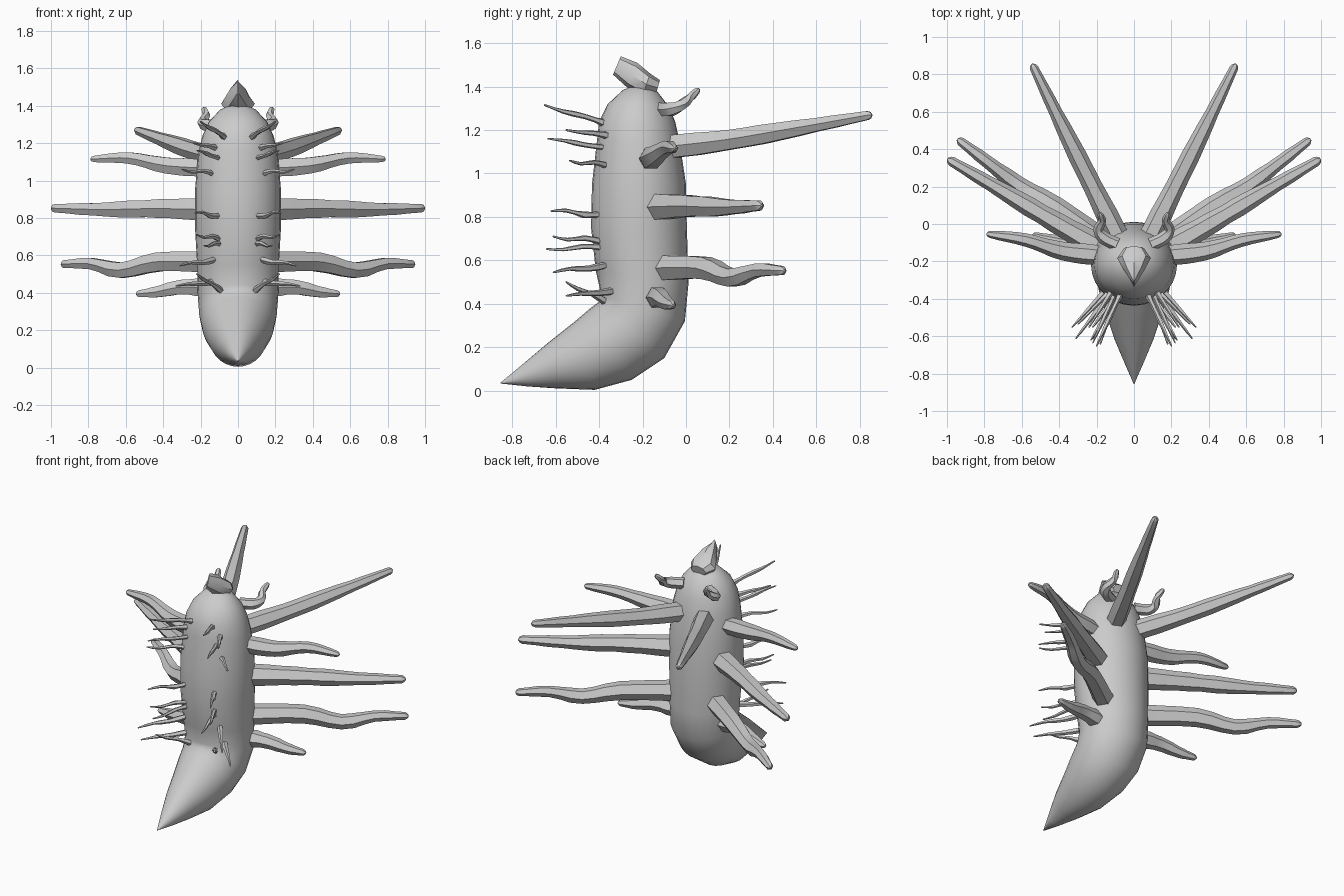
import bpy, bmesh, math, random
from mathutils import Vector

random.seed(4)
if "Cube" in bpy.data.objects:
    bpy.data.objects.remove(bpy.data.objects["Cube"], do_unlink=True)

grey = bpy.data.materials.new("soft grey")
grey.use_nodes = True
tone = (0.6, 0.6, 0.6, 1)
grey.diffuse_color = tone
grey.node_tree.nodes["Principled BSDF"].inputs["Base Color"].default_value = tone


def loft(name, rings, angle):
    """Skin a list of equal rings of points and close both ends."""
    bm = bmesh.new()
    rows = [[bm.verts.new(p) for p in ring] for ring in rings]
    n = len(rows[0])
    for a, b in zip(rows, rows[1:]):
        for i in range(n):
            j = (i + 1) % n
            bm.faces.new((a[i], a[j], b[j], b[i]))
    bm.faces.new(rows[0])
    bm.faces.new(rows[-1])
    bmesh.ops.recalc_face_normals(bm, faces=bm.faces)
    mesh = bpy.data.meshes.new(name)
    bm.to_mesh(mesh)
    bm.free()
    mesh.materials.append(grey)
    obj = bpy.data.objects.new(name, mesh)
    bpy.context.collection.objects.link(obj)
    bpy.ops.object.select_all(action='DESELECT')
    obj.select_set(True)
    bpy.context.view_layer.objects.active = obj
    bpy.ops.object.shade_smooth_by_angle(angle=math.radians(angle))
    return obj


def section(fy, fz, by, bz, w, sides):
    """Ellipse spanning a front and a back point, w wide to each side."""
    front, back = Vector((0, fy, fz)), Vector((0, by, bz))
    mid, half = (front + back) / 2, (front - back) / 2
    turns = [math.tau * i / sides for i in range(sides)]
    return [mid + half * math.cos(t) + Vector((w * math.sin(t), 0, 0)) for t in turns]


def spline(points, steps):
    """Catmull-Rom curve through the points."""
    p = [Vector(q) for q in points]
    p = [2 * p[0] - p[1]] + p + [2 * p[-1] - p[-2]]
    out = []
    for a, b, c, d in zip(p, p[1:], p[2:], p[3:]):
        for s in range(steps):
            t = s / steps
            out.append((2 * b + (c - a) * t + (2 * a - 5 * b + 4 * c - d) * t * t
                        + (3 * b - a - 3 * c + d) * t ** 3) / 2)
    return out + [p[-2]]


def limb_pair(name, points, root, tip, steps=4, sides=6, lump=0.06):
    """Lumpy tapering limb with a rounded tip, on both sides."""
    path = spline(points, steps)
    last = len(path) - 1
    spots = []
    for i, c in enumerate(path):
        t = i / last
        r = (root + (tip - root) * t ** 1.3) * (1 + random.uniform(-lump, lump))
        along = (path[min(i + 1, last)] - path[max(i - 1, 0)]).normalized()
        spots.append((c, along, r))
    c, along, r = spots[-1]
    spots += [(c + along * r * 0.6, along, r * 0.75), (c + along * r, along, r * 0.25)]
    for side, sign in (("left", 1), ("right", -1)):
        rings = []
        for c, along, r in spots:
            u = along.cross(Vector((0, 0, 1))).normalized()
            v = u.cross(along)
            ring = [c + (u * math.cos(a) + v * math.sin(a)) * r
                    for a in (math.tau * k / sides for k in range(sides))]
            rings.append([Vector((q.x * sign, q.y, q.z)) for q in ring])
        loft(f"{side}_{name}", rings, 35)


# Body with curled pointed tail: front y, z, back y, z, half width
body = [
    (-.855, .036, -.853, .033, .002), (-.76, .115, -.73, .02, .05),
    (-.63, .225, -.6, .011, .105), (-.51, .32, -.42, .004, .155),
    (-.44, .38, -.25, .05, .19), (-.4, .41, -.1, .15, .207),
    (-.39, .44, -.005, .32, .215), (-.415, .55, .012, .5, .217),
    (-.437, .75, .004, .75, .23), (-.433, .95, 0, .95, .23),
    (-.41, 1.15, -.03, 1.15, .212), (-.4, 1.24, -.05, 1.24, .19),
    (-.36, 1.32, -.08, 1.31, .155), (-.29, 1.385, -.13, 1.375, .095),
    (-.22, 1.41, -.19, 1.41, .015)]
loft("body", [section(*row, 28) for row in body], 60)

# Beaked crest on top
crest = [
    (-.336, 1.455, -.3, 1.54, .004), (-.27, 1.395, -.225, 1.51, .055),
    (-.2, 1.36, -.165, 1.46, .09), (-.14, 1.36, -.12, 1.43, .055)]
loft("crest", [section(*row, 8) for row in crest], 30)

# Large side limbs
limb_pair("upper_back_limb", [(.07, -.1, 1.12), (.22, .2, 1.155), (.38, .52, 1.21),
                              (.535, .835, 1.267)], .064, .024)
limb_pair("shoulder_limb", [(.15, -.17, 1.065), (.38, -.145, 1.08), (.58, -.085, 1.12),
                            (.77, -.055, 1.115)], .056, .02)
limb_pair("middle_limb", [(.14, -.15, .845), (.42, .01, .85), (.7, .175, .845),
                          (.975, .335, .852)], .068, .025)
limb_pair("lower_limb", [(.14, -.11, .565), (.42, .09, .565), (.62, .21, .52),
                         (.78, .33, .555), (.925, .44, .553)], .064, .024, steps=3)
limb_pair("hip_limb", [(.14, -.14, .425), (.3, -.12, .43), (.43, -.09, .405),
                       (.525, -.065, .395)], .054, .02)

# Curled antennae
limb_pair("antenna", [(.09, -.11, 1.295), (.16, -.075, 1.295), (.19, -.03, 1.31),
                      (.17, .015, 1.345), (.18, .05, 1.38)], .038, .015, steps=3)

# Thin front spines: root, tip
spines = [
    ((.07, -.37, 1.23), (.2, -.65, 1.315)), ((.12, -.36, 1.175), (.24, -.55, 1.2)),
    ((.1, -.37, 1.12), (.22, -.635, 1.16)), ((.13, -.36, 1.035), (.3, -.535, 1.06)),
    ((.1, -.39, .812), (.23, -.62, .827)), ((.1, -.39, .687), (.22, -.61, .71)),
    ((.1, -.39, .662), (.18, -.64, .652)), ((.12, -.36, .58), (.31, -.61, .545)),
    ((.09, -.37, .41), (.22, -.55, .5)), ((.13, -.33, .46), (.33, -.55, .437))]
for number, (root, tip) in enumerate(spines, 1):
    a, b = Vector(root), Vector(tip)
    sag = Vector((0, 0, random.uniform(-.008, .008)))
    limb_pair(f"front_spine_{number}", [a, a.lerp(b, .35) + sag, a.lerp(b, .7) - sag, b],
              .017, .004, steps=2, sides=5, lump=.2)
